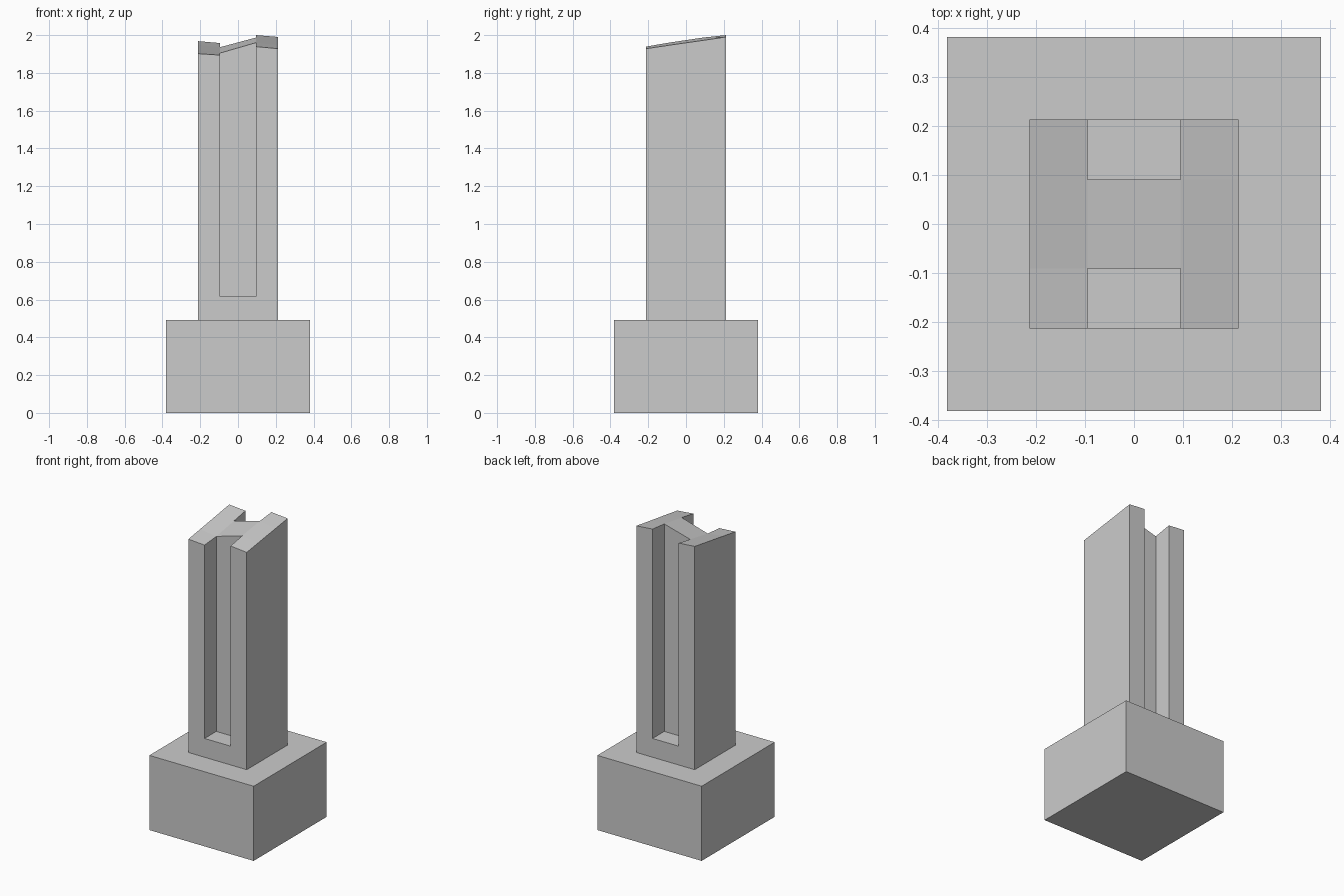
import bpy, bmesh

if "Cube" in bpy.data.objects:
    bpy.data.objects.remove(bpy.data.objects["Cube"])

FLOOR_Z, BASE_TOP = 0.617, 0.493

# base block
bpy.ops.mesh.primitive_cube_add(size=1, location=(0, 0, BASE_TOP / 2))
base = bpy.context.object
base.name = "base_block"
base.scale = (0.762, 0.762, BASE_TOP)

# column: 3x3 plan grid, the H-shaped cells rise, the two others are channel floors
xs = (-0.213, -0.095, 0.095, 0.213)
ys = (-0.213, -0.091, 0.091, 0.213)
# uneven top heights, one row per x, running front to back
heights = ((1.902, 1.921, 1.949, 1.968),
           (1.894, 1.905, 1.936, 1.958),
           (1.939, 1.960, 1.987, 2.000),
           (1.928, 1.946, 1.972, 1.990))

bm = bmesh.new()
grid = [[bm.verts.new((x, y, FLOOR_Z)) for y in ys] for x in xs]
h_faces = []
for i in range(3):
    for j in range(3):
        f = bm.faces.new((grid[i][j], grid[i + 1][j], grid[i + 1][j + 1], grid[i][j + 1]))
        if i != 1 or j == 1:
            h_faces.append(f)

# column foot: drop the outline to the base
rim = [e for e in bm.edges if e.is_boundary]
foot = bmesh.ops.extrude_edge_only(bm, edges=rim)["geom"]
for v in (g for g in foot if isinstance(g, bmesh.types.BMVert)):
    v.co.z = BASE_TOP

# H-shaped shaft with its slanted top
top = bmesh.ops.extrude_face_region(bm, geom=h_faces)["geom"]
old = [f for f in h_faces if f.is_valid]
if old:
    bmesh.ops.delete(bm, geom=old, context='FACES')
for v in (g for g in top if isinstance(g, bmesh.types.BMVert)):
    i = min(range(4), key=lambda k: abs(xs[k] - v.co.x))
    j = min(range(4), key=lambda k: abs(ys[k] - v.co.y))
    v.co.z = heights[i][j]

# merge the flat wall pieces
bmesh.ops.recalc_face_normals(bm, faces=bm.faces)
bm.normal_update()
walls = [f for f in bm.faces if abs(f.normal.z) < 0.1]
inner = [e for e in bm.edges if len(e.link_faces) == 2
         and all(f in walls for f in e.link_faces)
         and e.link_faces[0].normal.dot(e.link_faces[1].normal) > 0.999]
bmesh.ops.dissolve_edges(bm, edges=inner, use_verts=False)

mesh = bpy.data.meshes.new("column")
bm.to_mesh(mesh)
bm.free()
bpy.context.collection.objects.link(bpy.data.objects.new("column", mesh))
